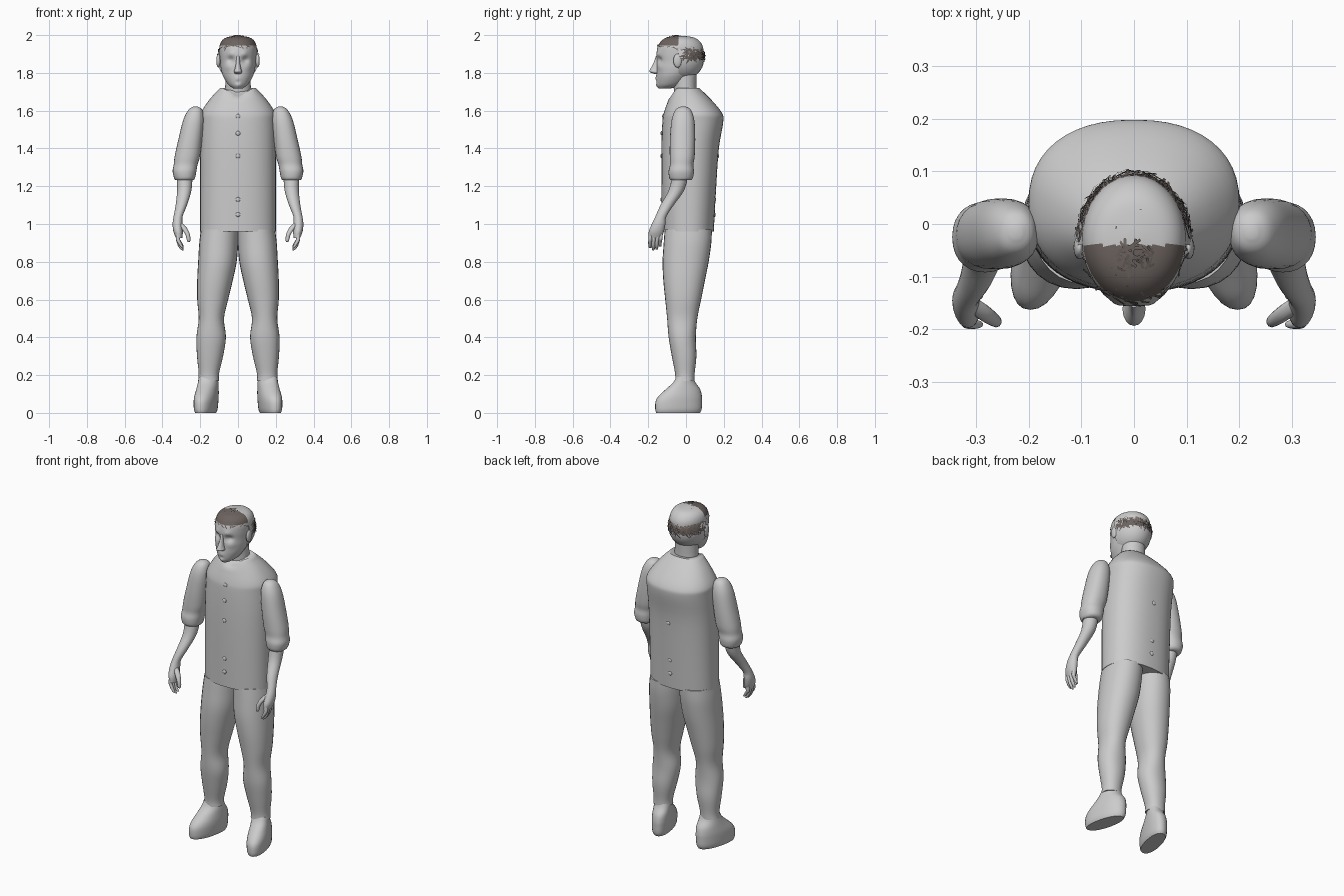
import bpy, bmesh, math, random
from mathutils import Vector

random.seed(4)
if "Cube" in bpy.data.objects:
    bpy.data.objects.remove(bpy.data.objects["Cube"])


def material(name, colour):
    m = bpy.data.materials.new(name)
    m.use_nodes = True
    m.diffuse_color = (*colour, 1)
    m.node_tree.nodes["Principled BSDF"].inputs["Base Color"].default_value = (*colour, 1)
    return m


GREY = material("plain grey", (0.6, 0.6, 0.6))
HAIR = material("dark brown hair", (0.15, 0.125, 0.115))


def finish(name, bm, mats=(GREY,), smooth=True, rule=None):
    """Turn a bmesh into a linked object, colouring faces by an optional rule."""
    if smooth:
        bmesh.ops.recalc_face_normals(bm, faces=bm.faces)
    if rule:
        for f in bm.faces:
            f.material_index = int(rule(f.calc_center_median()))
    mesh = bpy.data.meshes.new(name)
    bm.to_mesh(mesh)
    bm.free()
    for m in mats:
        mesh.materials.append(m)
    ob = bpy.data.objects.new(name, mesh)
    bpy.context.collection.objects.link(ob)
    if smooth:
        bpy.ops.object.select_all(action="DESELECT")
        ob.select_set(True)
        bpy.context.view_layer.objects.active = ob
        bpy.ops.object.shade_smooth_by_angle(angle=math.radians(50))
    return ob


def spline(a, b, c, d, t):
    return 0.5 * (2 * b + (c - a) * t + (2 * a - 5 * b + 4 * c - d) * t * t
                  + (3 * b - a - 3 * c + d) * t ** 3)


def loft(name, rings, side=1, n=28, steps=4, power=2.0, shape=None, **kw):
    """Skin over flat oval rings (cx, cy, z, rx, ry), smoothed between rings."""
    rows = []
    for i in range(len(rings) - 1):
        quad = [rings[max(i - 1, 0)], rings[i], rings[i + 1], rings[min(i + 2, len(rings) - 1)]]
        rows += [[spline(*v, k / steps) for v in zip(*quad)] for k in range(steps)]
    rows.append(rings[-1])
    bm = bmesh.new()
    loops = []
    for cx, cy, z, rx, ry in rows:
        loop = []
        for k in range(n):
            a = math.tau * k / n
            c, s = math.cos(a), math.sin(a)
            x = cx + rx * math.copysign(abs(c) ** (2 / power), c)
            y = cy + ry * math.copysign(abs(s) ** (2 / power), s)
            p = Vector((x, y, z))
            if shape:
                shape(p)
            p.x *= side
            loop.append(bm.verts.new(p))
        loops.append(loop)
    for a, b in zip(loops, loops[1:]):
        for k in range(n):
            j = (k + 1) % n
            bm.faces.new((a[k], a[j], b[j], b[k]))
    bm.faces.new(loops[0])
    bm.faces.new(loops[-1])
    return finish(name, bm, **kw)


def ellipsoid(name, centre, radii, keep=None, **kw):
    bm = bmesh.new()
    bmesh.ops.create_uvsphere(bm, u_segments=24, v_segments=16, radius=1)
    if keep:
        geom = bm.verts[:] + bm.edges[:] + bm.faces[:]
        bmesh.ops.bisect_plane(bm, geom=geom, plane_co=(0, 0, 0), plane_no=keep, clear_inner=True)
        bmesh.ops.holes_fill(bm, edges=[e for e in bm.edges if e.is_boundary])
    for v in bm.verts:
        v.co = Vector(c + r * p for c, r, p in zip(centre, radii, v.co))
    return finish(name, bm, **kw)


# Shirt body with a V dip at the collar
def collar(p):
    if p.y < 0 and p.z > 1.66:
        p.z -= 0.8 * (p.z - 1.66) * max(0, 1 - abs(p.x) / 0.08)


loft("shirt", [(0, .01, .96, .2, .137), (0, .015, 1.2, .2, .145), (0, .022, 1.4, .2, .152),
               (0, .036, 1.54, .2, .161), (0, .036, 1.59, .196, .153), (0, .02, 1.66, .15, .112),
               (0, 0, 1.72, .095, .07)], n=48, power=2.3, shape=collar)

# Small raised fastenings down the front and back seams
for z in (1.05, 1.13, 1.36, 1.48, 1.57):
    ellipsoid("front_button", (0, -.129 if z < 1.5 else -.12, z), (.012, .006, .012))
    ellipsoid("back_seam_bump", (0, .151 + .07 * max(0, z - 1.1), z), (.012, .006, .012))

# Head: front surface is pushed in and out for the facial forms (x, z, spread, depth)
FACE = [(.038, 1.868, .018, .016), (.035, 1.9, .016, -.006), (0, 1.767, .018, -.006),
        (0, 1.752, .009, .007), (0, 1.735, .016, -.006), (.055, 1.83, .02, -.005)]


def face_forms(p):
    if p.y < -.07:
        for x, z, spread, depth in FACE:
            d = ((abs(p.x) - x) ** 2 + (p.z - z) ** 2) / spread ** 2
            p.y += depth * math.exp(-d)


loft("head", [(0, -.11, 1.718, .025, .032), (0, -.086, 1.738, .052, .067), (0, -.066, 1.78, .078, .09),
              (0, -.047, 1.82, .09, .108), (0, -.037, 1.86, .094, .118), (0, -.032, 1.9, .098, .124),
              (0, -.03, 1.94, .098, .119), (0, -.03, 1.97, .086, .1), (0, -.03, 1.988, .06, .07),
              (0, -.03, 1.996, .015, .018)],
     n=64, steps=6, shape=face_forms, mats=(GREY, HAIR),
     rule=lambda c: c.z > 1.945 and c.y < -.04)
loft("nose", [(0, -.15, 1.793, .012, .012), (0, -.162, 1.805, .022, .03), (0, -.16, 1.82, .017, .029),
              (0, -.152, 1.85, .011, .021), (0, -.146, 1.89, .009, .013)], n=16)
loft("neck", [(0, 0, 1.64, .075, .062), (0, -.005, 1.72, .068, .06), (0, -.008, 1.82, .066, .066)])

# Half shell over the back of the skull, with a hair band round it
ellipsoid("back_of_skull", (0, -.04, 1.875), (.11, .136, .121), keep=(0, 1, 0), mats=(GREY, HAIR),
          rule=lambda c: 1.87 < c.z < 1.965 and c.y > .015)

# Loose strands of hair laid over the scalp
bm = bmesh.new()
core, radii = Vector((0, -.035, 1.875)), Vector((.106, .132, .121))


def on_scalp(d, lift):
    d = d.normalized()
    p = core + Vector(a * b for a, b in zip(d, radii)) + d * lift
    p.z = min(p.z, 2.0)
    return p


count = 0
while count < 520:
    d = Vector((random.gauss(0, 1), random.gauss(0, 1), random.gauss(0, 1))).normalized()
    front = d.y < -.05 and d.z > .5
    back = d.y > .15 and -.05 < d.z < .85
    if not (front or back):
        continue
    count += 1
    t = d.cross(Vector((random.gauss(0, 1), random.gauss(0, 1), random.gauss(0, 1)))).normalized()
    t *= random.uniform(.1, .25)
    w = d.cross(t).normalized() * .0025
    spine = [on_scalp(d - t, .001), on_scalp(d, .005), on_scalp(d + t, random.uniform(.002, .01))]
    pairs = [(bm.verts.new(p - w), bm.verts.new(p + w)) for p in spine]
    for a, b in zip(pairs, pairs[1:]):
        bm.faces.new((a[0], a[1], b[1], b[0]))
finish("hair_strands", bm, mats=(HAIR,), smooth=False)


# Shoes turn out towards the toe
def turn_out(p):
    p.x -= .22 * p.y


# Limbs, built once for each side
for side, label in ((1, "left_"), (-1, "right_")):
    ellipsoid(label + "ear", (side * .104, -.045, 1.865), (.011, .022, .036))
    loft(label + "sleeve", [(.224, -.015, 1.622, .01, .012), (.226, -.015, 1.605, .036, .04),
                            (.235, -.016, 1.55, .055, .06), (.252, -.018, 1.45, .063, .067),
                            (.268, -.02, 1.36, .067, .066), (.277, -.023, 1.315, .063, .062),
                            (.283, -.025, 1.28, .063, .067), (.283, -.026, 1.245, .056, .063),
                            (.283, -.027, 1.232, .048, .052)], side, power=2.2)
    loft(label + "forearm", [(.283, -.03, 1.26, .042, .042), (.284, -.05, 1.18, .038, .041),
                             (.3, -.1, 1.1, .03, .035), (.317, -.133, 1.04, .024, .029),
                             (.32, -.145, 1.0, .026, .036), (.317, -.157, .96, .025, .04),
                             (.311, -.163, .925, .017, .033)], side, n=20)
    loft(label + "thumb", [(.312, -.15, 1.01, .012, .014), (.287, -.168, .98, .016, .015),
                           (.267, -.182, .945, .012, .013), (.261, -.186, .912, .009, .01),
                           (.261, -.186, .904, .003, .003)], side, n=12)
    for i, drop in enumerate((.012, 0, .004, .02)):
        y = -.189 + i * .018
        loft(label + "finger", [(.317, y + .003, .955, .011, .01), (.318, y, .92, .011, .01),
                                (.308, y - .002, .885 + drop, .01, .009),
                                (.295, y - .002, .864 + drop, .007, .007),
                                (.29, y - .002, .86 + drop, .002, .002)], side, n=12)
    loft(label + "trouser_leg", [(.096, .012, .97, .1, .125), (.102, .008, .9, .103, .126),
                                 (.109, -.002, .8, .102, .122), (.122, -.01, .7, .094, .11),
                                 (.134, -.015, .6, .082, .095), (.141, -.02, .5, .067, .08),
                                 (.142, -.02, .4, .078, .072), (.148, -.01, .3, .069, .065),
                                 (.154, -.006, .21, .054, .052), (.156, -.006, .17, .055, .051)],
         side, power=2.15)
    loft(label + "shoe", [(.162, -.042, 0, .048, .116), (.162, -.04, .02, .055, .123),
                          (.161, -.038, .06, .058, .123), (.16, -.03, .09, .058, .114),
                          (.158, -.016, .125, .055, .091), (.156, -.009, .16, .052, .06),
                          (.156, -.006, .19, .048, .045)], side, power=2.2, shape=turn_out)
